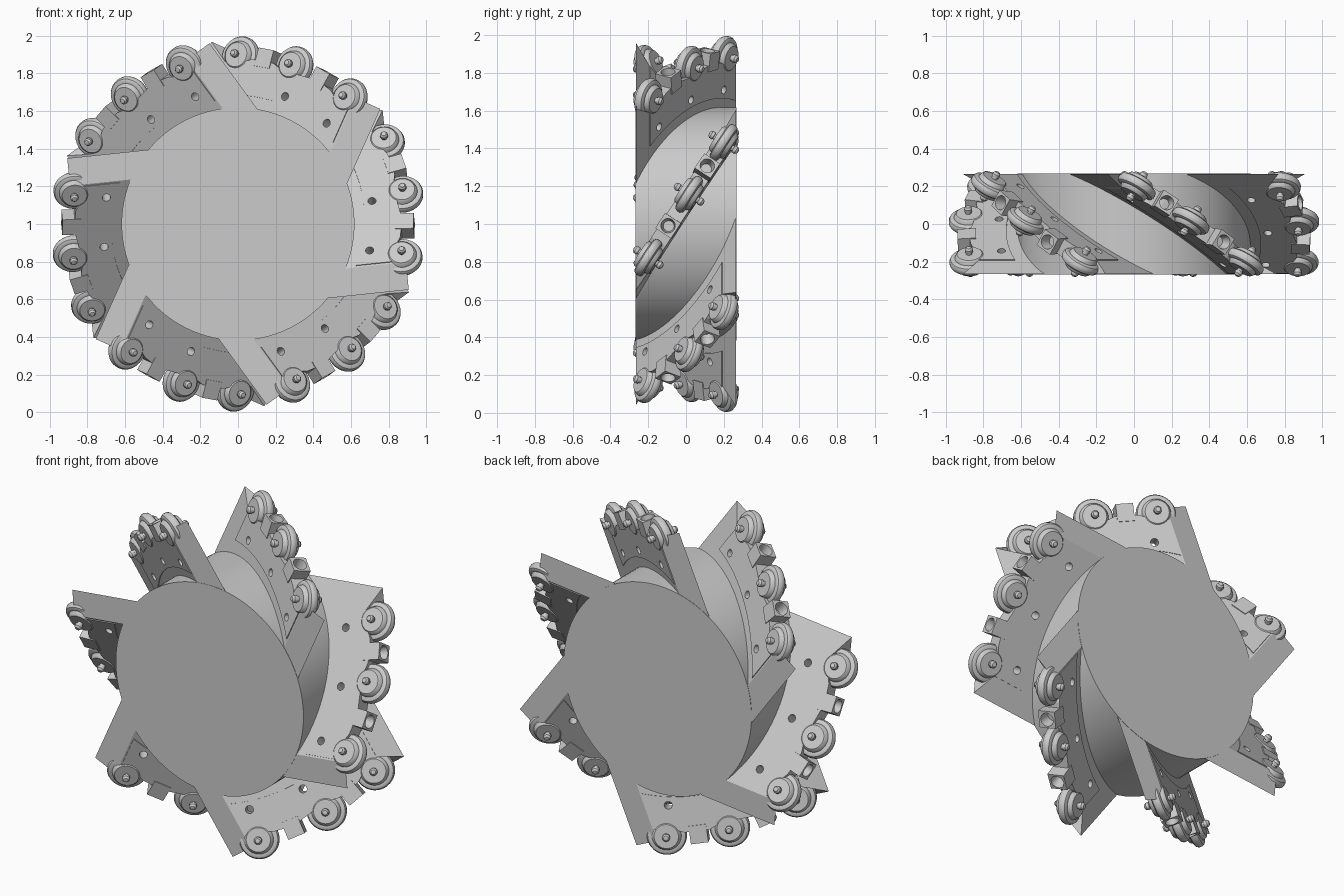
import bpy, bmesh
from math import radians, sin, cos, sqrt, pi
from mathutils import Vector, Matrix

if "Cube" in bpy.data.objects:
    bpy.data.objects.remove(bpy.data.objects["Cube"])

# Local blade frame: X radial, Y along the drum axis, Z tangential
BETA = radians(57)
D = Vector((0, cos(BETA), sin(BETA)))      # along the blade
N = Vector((0, -sin(BETA), cos(BETA)))     # blade face normal
T0, HALF = 0.04, 0.265
S_END = HALF / cos(BETA)
DISCS = [-0.367, 0.03, 0.367]
SOCKETS = [-0.17, 0.198]
HOLES = [-0.33, -0.02, 0.30]


def spot(r, s):
    """Point on the blade mid-plane at drum radius r, distance s along it."""
    t = T0 + s * sin(BETA)
    return Vector((sqrt(max(r * r - t * t, 0)), s * cos(BETA), t))


def mesh_object(name, bm, smooth=True):
    bmesh.ops.remove_doubles(bm, verts=bm.verts, dist=1e-5)
    bmesh.ops.recalc_face_normals(bm, faces=bm.faces)
    me = bpy.data.meshes.new(name)
    bm.to_mesh(me)
    bm.free()
    if smooth:
        me.shade_smooth()
        me.set_sharp_from_angle(angle=radians(32))
    ob = bpy.data.objects.new(name, me)
    bpy.context.collection.objects.link(ob)
    return ob


def lathe(bm, profile, centre, axis, seg=28):
    """Revolve (radius, height) points round an axis."""
    q = Vector((0, 0, 1)).rotation_difference(axis)
    rings = []
    for r, h in profile:
        rings.append([bm.verts.new(centre + q @ Vector((r * cos(2 * pi * i / seg), r * sin(2 * pi * i / seg), h)))
                      for i in range(seg)])
    for a, b in zip(rings, rings[1:]):
        for i in range(seg):
            j = (i + 1) % seg
            bm.faces.new((a[i], a[j], b[j], b[i]))


def slab(name, pts):
    """Closed slab from (point, half offset vector) pairs."""
    bm = bmesh.new()
    lo = [bm.verts.new(p - o) for p, o in pts]
    hi = [bm.verts.new(p + o) for p, o in pts]
    n = len(pts)
    bm.faces.new(lo)
    bm.faces.new(hi)
    for i in range(n):
        j = (i + 1) % n
        bm.faces.new((lo[i], lo[j], hi[j], hi[i]))
    return mesh_object(name, bm, False)


def cut(ob, cutter):
    m = ob.modifiers.new("cut", 'BOOLEAN')
    m.operation, m.object, m.solver = 'DIFFERENCE', cutter, 'EXACT'
    bpy.context.view_layer.update()
    me = bpy.data.meshes.new_from_object(ob.evaluated_get(bpy.context.evaluated_depsgraph_get()))
    ob.modifiers.clear()
    ob.data = me


# Drum
bm = bmesh.new()
lathe(bm, [(0, -0.267), (0.618, -0.267), (0.618, 0.267), (0, 0.267)],
      Vector((0, 0, 0)), Vector((0, 1, 0)), 96)
drum = mesh_object("drum", bm)
drum.location.z = 1

# Base plate, its ends trimmed flush with the drum ends
k, end = N * 0.04, Vector((0, 0, 0.04 / cos(BETA)))
pts = []
for s in (S_END, -S_END):
    p = spot(0.94, s)
    pts.append((Vector((0.34, p.y, p.z)), end))
pts.append((spot(0.94, -S_END), end))
pts += [(spot(0.85, -0.415 + 0.83 * i / 12), k) for i in range(13)]
pts.append((spot(0.94, S_END), end))
base = slab("blade_plate", pts)

# Wear plate with a petal at each disc
k = N * 0.045
outer = [(-0.415, 0.85)]
for c in DISCS:
    outer += [(c + ds, r) for ds, r in ((-0.048, 0.85), (-0.038, 0.9), (-0.022, 0.928),
                                        (0.022, 0.928), (0.038, 0.9), (0.048, 0.85))]
    if c != DISCS[-1]:
        outer += [(c + 0.1, 0.868), (c + 0.17, 0.872), (c + 0.24, 0.868)]
pts = [(spot(r, s), k) for s, r in sorted(outer)]
pts += [(spot(0.85, 0.416), k)]
pts += [(spot(0.675, 0.416 - 0.831 * i / 16), k) for i in range(17)]
wear = slab("wear_plate", pts)

# Bolt holes through both plates
bm = bmesh.new()
for s in HOLES:
    lathe(bm, [(0, -0.1), (0.022, -0.1), (0.022, 0.1), (0, 0.1)], spot(0.72, s), N, 16)
cutter = mesh_object("hole_cutter", bm, False)
cutter.hide_render = True
cut(base, cutter)
cut(wear, cutter)
bpy.data.objects.remove(cutter)

# Cutting discs and their axles
disc_profile = [(0, -0.05), (0.066, -0.05), (0.074, -0.042), (0.08, -0.026), (0.092, -0.026),
                (0.103, -0.02), (0.109, -0.008)]
disc_profile += [(r, -h) for r, h in reversed(disc_profile)]
axle_profile = [(0, -0.092), (0.013, -0.089), (0.021, -0.078), (0.021, -0.062), (0.016, -0.06)]
axle_profile += [(r, -h) for r, h in reversed(axle_profile)]
bm, bm2 = bmesh.new(), bmesh.new()
for s in DISCS:
    lathe(bm, disc_profile, spot(0.888, s), N, 36)
    lathe(bm2, axle_profile, spot(0.89, s), N, 16)
discs = mesh_object("cutting_discs", bm)
axles = mesh_object("disc_axles", bm2)

# Cup-ended sockets between the discs
bm, bm2 = bmesh.new(), bmesh.new()
for s in SOCKETS:
    p = spot(0.885, s)
    up = Vector((p.x, 0, p.z))
    up = (up - N * up.dot(N)).normalized()
    side = up.cross(N)
    m = Matrix((side, N, up)).transposed().to_4x4()
    m.translation = p
    bmesh.ops.create_cube(bm, size=1, matrix=m @ Matrix.Diagonal((0.096, 0.1, 0.1, 1)))
    lathe(bm2, [(0, -0.03), (0.026, -0.03), (0.043, 0.08), (0, 0.08)], p, up, 24)
sockets = mesh_object("sockets", bm, False)
cutter = mesh_object("cup_cutter", bm2, False)
cutter.hide_render = True
cut(sockets, cutter)
bpy.data.objects.remove(cutter)

# Six blades round the drum
for part in (base, wear, discs, axles, sockets):
    for i in range(6):
        ob = part
        if i:
            ob = part.copy()
            ob.name = f"{part.name}_{i + 1}"
            bpy.context.collection.objects.link(ob)
        ob.rotation_euler = (0, -radians(6 + 60 * i), 0)
        ob.location = (0, 0, 1)
